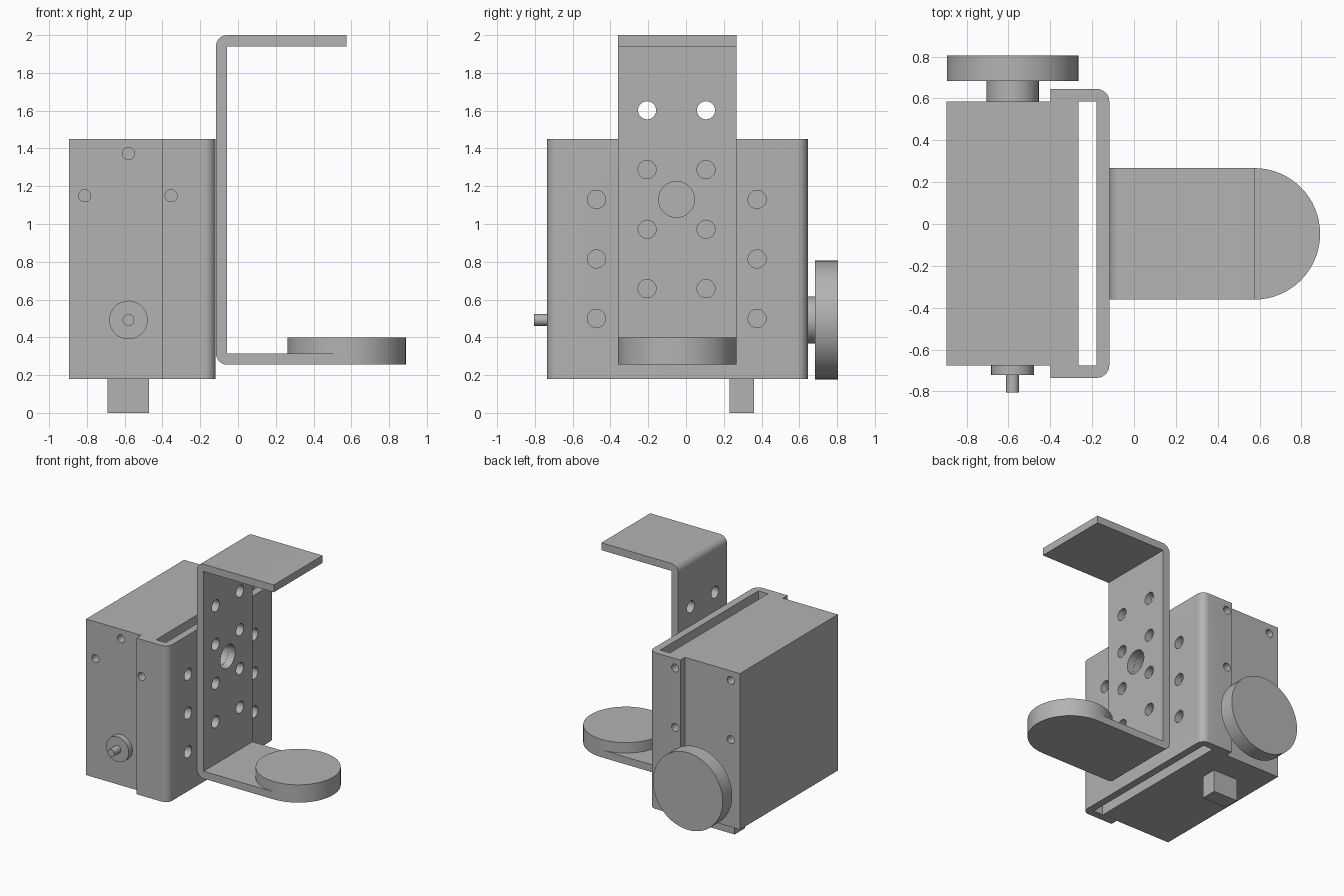
import bpy, bmesh, math
from mathutils import Vector, Matrix

cube = bpy.data.objects.get("Cube")
if cube:
    bpy.data.objects.remove(cube, do_unlink=True)

grey = bpy.data.materials.new("plain grey")
grey.use_nodes = True
grey.diffuse_color = (0.45, 0.45, 0.45, 1)
grey.node_tree.nodes["Principled BSDF"].inputs["Base Color"].default_value = grey.diffuse_color


def finish(name, bm):
    bmesh.ops.recalc_face_normals(bm, faces=bm.faces)
    mesh = bpy.data.meshes.new(name)
    bm.to_mesh(mesh)
    bm.free()
    mesh.materials.append(grey)
    ob = bpy.data.objects.new(name, mesh)
    bpy.context.collection.objects.link(ob)
    return ob


def smooth(ob):
    bpy.ops.object.select_all(action='DESELECT')
    ob.select_set(True)
    bpy.context.view_layer.objects.active = ob
    bpy.ops.object.shade_smooth_by_angle(angle=math.radians(30))


def box(name, lo, hi):
    bm = bmesh.new()
    lo, hi = Vector(lo), Vector(hi)
    m = Matrix.Translation((lo + hi) / 2) @ Matrix.Diagonal((*(hi - lo), 1))
    bmesh.ops.create_cube(bm, size=1, matrix=m)
    return finish(name, bm)


def add_cylinder(bm, start, end, r, n):
    a, b = Vector(start), Vector(end)
    rot = (b - a).to_track_quat('Z', 'Y').to_matrix().to_4x4()
    bmesh.ops.create_cone(bm, cap_ends=True, segments=n, radius1=r, radius2=r,
                          depth=(b - a).length, matrix=Matrix.Translation((a + b) / 2) @ rot)


def cylinder(name, start, end, r, n=64):
    bm = bmesh.new()
    add_cylinder(bm, start, end, r, n)
    ob = finish(name, bm)
    smooth(ob)
    return ob


def extrude(name, points, depth):
    bm = bmesh.new()
    face = bm.faces.new([bm.verts.new(p) for p in points])
    new = bmesh.ops.extrude_face_region(bm, geom=[face])["geom"]
    bmesh.ops.translate(bm, vec=depth, verts=[v for v in new if isinstance(v, bmesh.types.BMVert)])
    return finish(name, bm)


def arc(cx, cy, r, a0, a1, n=8):
    angles = [math.radians(a0 + (a1 - a0) * i / n) for i in range(n + 1)]
    return [(cx + r * math.cos(a), cy + r * math.sin(a)) for a in angles]


def drill(ob, holes):
    # holes are (start, end, radius)
    bm = bmesh.new()
    for start, end, r in holes:
        add_cylinder(bm, start, end, r, 32)
    cutter = finish("hole_cutter", bm)
    cutter.hide_render = True
    mod = ob.modifiers.new("holes", 'BOOLEAN')
    mod.operation, mod.solver, mod.object = 'DIFFERENCE', 'EXACT', cutter
    bpy.ops.object.select_all(action='DESELECT')
    ob.select_set(True)
    bpy.context.view_layer.objects.active = ob
    bpy.ops.object.modifier_apply(modifier=mod.name)
    bpy.data.objects.remove(cutter, do_unlink=True)
    smooth(ob)


T = 0.06                       # sheet thickness
FRONT, BACK = -0.675, 0.585    # body faces
LOW, HIGH = 0.18, 1.45
MID_X, MID_Y, KNOB_Z = -0.58, -0.047, 0.492

# main body with blind screw holes
body = box("body", (-0.895, FRONT, LOW), (-0.265, BACK, HIGH))
front_holes = [(MID_X, 1.373), (-0.812, 1.15), (-0.354, 1.15)]
back_holes = [(x, z) for x in (-0.812, -0.354) for z in (1.373, 0.89)]
drill(body, [((x, FRONT - 0.1, z), (x, FRONT + 0.08, z), 0.032) for x, z in front_holes]
      + [((x, BACK + 0.1, z), (x, BACK - 0.08, z), 0.032) for x, z in back_holes])

# channel bracket wrapped around the body
x0, x1, y0, y1 = -0.40, -0.118, FRONT - T, BACK + T
outline = ([(x0, y0)] + arc(x1 - T, y0 + T, T, -90, 0) + arc(x1 - T, y1 - T, T, 0, 90)
           + [(x0, y1), (x0, BACK), (x1 - T, BACK), (x1 - T, FRONT), (x0, FRONT)])
channel = extrude("channel_bracket", [(x, y, LOW) for x, y in outline], (0, 0, HIGH - LOW))
web_holes = [((-0.22, y, z), (0, y, z), 0.048) for y in (-0.474, 0.376) for z in (0.5, 0.815, 1.13)]
drill(channel, web_holes + [((-0.22, -0.05, 1.13), (0, -0.05, 1.13), 0.095)]
      + [((x, y0 - 0.1, z), (x, FRONT + 0.02, z), 0.032) for x, z in front_holes[2:]]
      + [((x, y1 + 0.1, z), (x, BACK - 0.02, z), 0.032) for x, z in back_holes[2:]])

# tall mounting bracket with top and bottom flanges
px, pz0, pz1, end, half = -0.117, 0.255, 2.0, 0.575, 0.314
outline = ([(end, pz1)] + arc(px + T, pz1 - T, T, 90, 180) + arc(px + T, pz0 + T, T, 180, 270)
           + [(end, pz0), (end, pz0 + T), (px + T, pz0 + T), (px + T, pz1 - T), (end, pz1 - T)])
plate = extrude("mounting_bracket", [(x, MID_Y - half, z) for x, z in outline], (0, 2 * half, 0))
drill(plate, [((-0.2, y, z), (0.05, y, z), 0.048) for y in (-0.206, 0.106)
              for z in (0.658, 0.972, 1.288, 1.602)]
      + [((-0.2, -0.05, 1.13), (0.05, -0.05, 1.13), 0.095)])

# rounded flange end and the round pad on it
tip = extrude("flange_tip", [(x, y, pz0) for x, y in arc(end, MID_Y, half, -90, 90, 32)], (0, 0, T))
smooth(tip)
cylinder("round_pad", (end, MID_Y, pz0 + T), (end, MID_Y, 0.40), half)

# knob on the back, spindle on the front
cylinder("knob_shaft", (MID_X, BACK, KNOB_Z), (MID_X, 0.685, KNOB_Z), 0.125)
cylinder("knob", (MID_X, 0.683, KNOB_Z), (MID_X, 0.805, KNOB_Z), 0.314)
cylinder("spindle_collar", (MID_X, FRONT, KNOB_Z), (MID_X, -0.722, KNOB_Z), 0.102, 48)
cylinder("spindle_pin", (MID_X, -0.72, KNOB_Z), (MID_X, -0.805, KNOB_Z), 0.031, 32)

# stub under the body
box("bottom_stub", (-0.69, 0.23, 0), (-0.47, 0.36, LOW))
